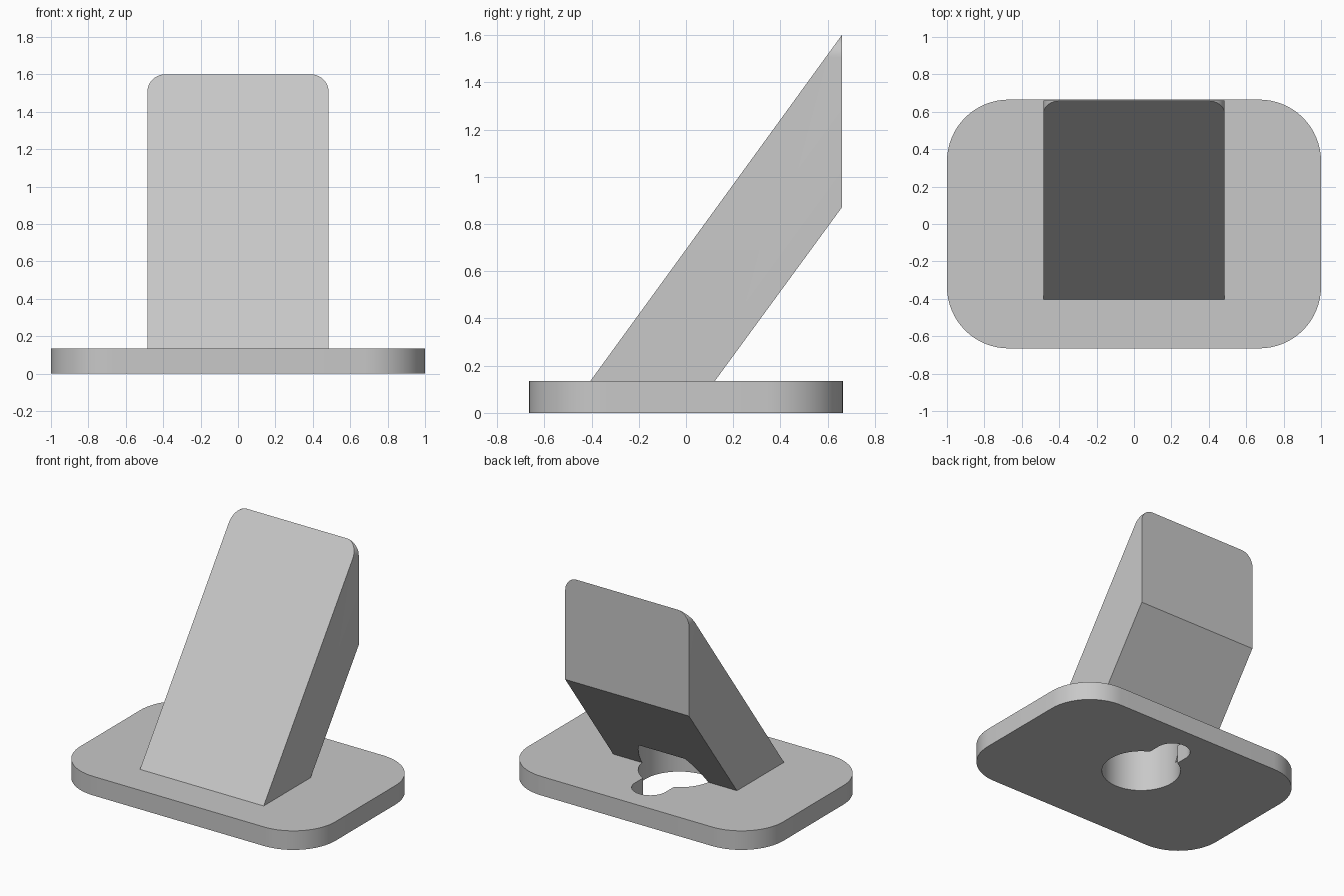
import bpy, bmesh
from math import sin, cos, asin, pi
from mathutils import Vector

cube = bpy.data.objects.get("Cube")
if cube:
    bpy.data.objects.remove(cube, do_unlink=True)

grey = bpy.data.materials.new("light grey")
grey.use_nodes = True
colour = (0.58, 0.58, 0.58, 1)
grey.diffuse_color = colour
grey.node_tree.nodes["Principled BSDF"].inputs["Base Color"].default_value = colour


def arc(cx, cy, r, start, end, steps):
    return [(cx + r * cos(start + (end - start) * i / steps),
             cy + r * sin(start + (end - start) * i / steps)) for i in range(steps + 1)]


def prism(name, outline, place, sweep):
    """Extrude a flat outline, mapped into space by place, along sweep."""
    bm = bmesh.new()
    face = bm.faces.new([bm.verts.new(place(u, v)) for u, v in outline])
    new = bmesh.ops.extrude_face_region(bm, geom=[face])["geom"]
    verts = [g for g in new if isinstance(g, bmesh.types.BMVert)]
    bmesh.ops.translate(bm, verts=verts, vec=Vector(sweep))
    bmesh.ops.recalc_face_normals(bm, faces=bm.faces)
    mesh = bpy.data.meshes.new(name)
    bm.to_mesh(mesh)
    bm.free()
    mesh.materials.append(grey)
    obj = bpy.data.objects.new(name, mesh)
    bpy.context.collection.objects.link(obj)
    return obj


def activate(obj):
    bpy.ops.object.select_all(action="DESELECT")
    obj.select_set(True)
    bpy.context.view_layer.objects.active = obj


def cut(obj, cutter, operation):
    activate(obj)
    mod = obj.modifiers.new(operation.lower(), "BOOLEAN")
    mod.operation, mod.solver, mod.object = operation, "EXACT", cutter
    bpy.ops.object.modifier_apply(modifier=mod.name)


PLATE_TOP = 0.135

# Base plate with rounded corners
hx, hy, r = 1.0, 0.665, 0.33
corners = [(1, 1), (-1, 1), (-1, -1), (1, -1)]
outline = []
for i, (sx, sy) in enumerate(corners):
    outline += arc(sx * (hx - r), sy * (hy - r), r, i * pi / 2, (i + 1) * pi / 2, 16)
plate = prism("base_plate", outline, lambda u, v: (u, v, 0), (0, 0, PLATE_TOP))

# Slanted block: side profile swept across, trimmed to a round-topped front outline
half = 0.485
side = [(-0.405, PLATE_TOP), (0.122, PLATE_TOP), (0.66, 0.87), (0.66, 1.6)]
block = prism("slanted_block", side, lambda u, v: (-half - 0.1, u, v), (2 * half + 0.2, 0, 0))
r = 0.095
front = [(-half, -0.2), (half, -0.2)]
front += arc(half - r, 1.6 - r, r, 0, pi / 2, 10)
front += arc(r - half, 1.6 - r, r, pi / 2, pi, 10)
trim = prism("block_trim", front, lambda u, v: (u, -1, v), (0, 2, 0))
cut(block, trim, "INTERSECT")

# Keyhole through the plate, ending as a pocket inside the block
big, small, centre_y, end_y = 0.264, 0.12, 0.075, 0.4
neck = asin(small / big)
hole = arc(0, centre_y, big, pi / 2 + neck, 2.5 * pi - neck, 56)
hole += arc(0, end_y, small, 0, pi, 20)
keyhole = prism("keyhole_cutter", hole, lambda u, v: (u, v, -0.1), (0, 0, 0.435))
for part in (plate, block):
    cut(part, keyhole, "DIFFERENCE")

for helper in (trim, keyhole):
    bpy.data.objects.remove(helper, do_unlink=True)

for part in (plate, block):
    activate(part)
    bpy.ops.object.shade_smooth_by_angle(angle=0.5)
